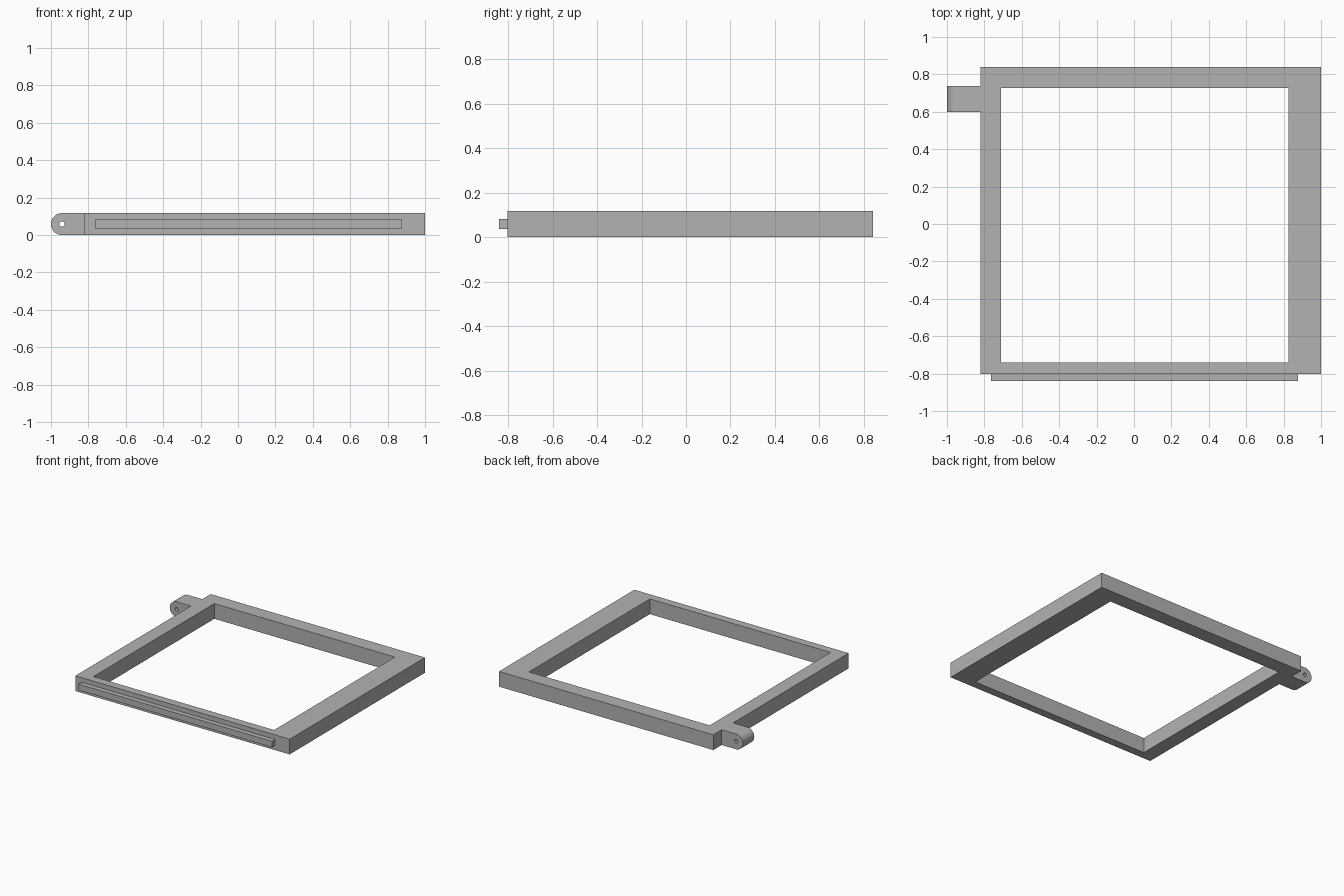
import bpy, bmesh, math

cube = bpy.data.objects.get("Cube")
if cube:
    bpy.data.objects.remove(cube, do_unlink=True)

HEIGHT = 0.117

grey = bpy.data.materials.new("plain grey")
grey.use_nodes = True
colour = (0.45, 0.45, 0.45, 1)
grey.diffuse_color = colour
grey.node_tree.nodes["Principled BSDF"].inputs["Base Color"].default_value = colour


def finish(name, bm):
    bmesh.ops.recalc_face_normals(bm, faces=bm.faces)
    mesh = bpy.data.meshes.new(name)
    bm.to_mesh(mesh)
    bm.free()
    mesh.materials.append(grey)
    obj = bpy.data.objects.new(name, mesh)
    bpy.context.collection.objects.link(obj)
    return obj


def pierced_prism(name, outer, inner, low, high, place):
    """Extrude an outline with a hole; both loops have matching points."""
    bm = bmesh.new()
    loops = [[bm.verts.new(place(u, v, w)) for u, v in pts]
             for pts, w in ((outer, low), (outer, high), (inner, high), (inner, low))]
    n = len(outer)
    for k in range(4):
        a, b = loops[k], loops[(k + 1) % 4]
        for i in range(n):
            j = (i + 1) % n
            bm.faces.new((a[i], a[j], b[j], b[i]))
    return finish(name, bm)


def rectangle(x0, x1, y0, y1):
    return [(x0, y0), (x1, y0), (x1, y1), (x0, y1)]


def box(name, x, y, z):
    bm = bmesh.new()
    bmesh.ops.create_cube(bm, size=1)
    for v in bm.verts:
        v.co = [lo if c < 0 else hi for c, (lo, hi) in zip(v.co, (x, y, z))]
    return finish(name, bm)


# Square frame with a wider left side
pierced_prism("frame", rectangle(-0.82, 1, -0.802, 0.84),
              rectangle(-0.71, 0.825, -0.74, 0.727), 0, HEIGHT,
              lambda u, v, w: (u, v, w))

# Slim rail along the front edge
box("front_rail", (-0.765, 0.877), (-0.84, -0.802), (0.036, 0.082))

# Rounded hinge lug with a pin hole
radius = HEIGHT / 2
reach = 0.18 - radius
corner = math.atan2(radius, reach)
angles = sorted([math.tau * i / 48 for i in range(48)] + [corner, math.tau - corner])
outline, hole = [], []
for a in angles:
    c, s = math.cos(a), math.sin(a)
    r = radius
    if c > 1e-6:
        r = min(reach / c, radius / max(abs(s), 1e-6))
    outline.append((r * c, r * s))
    hole.append((0.014 * c, 0.014 * s))
lug = pierced_prism("hinge_lug", outline, hole, 0.6, 0.738,
                    lambda u, v, w: (u - 1 + radius, w, v + radius))

bpy.ops.object.select_all(action='DESELECT')
lug.select_set(True)
bpy.context.view_layer.objects.active = lug
bpy.ops.object.shade_smooth_by_angle(angle=math.radians(30))
